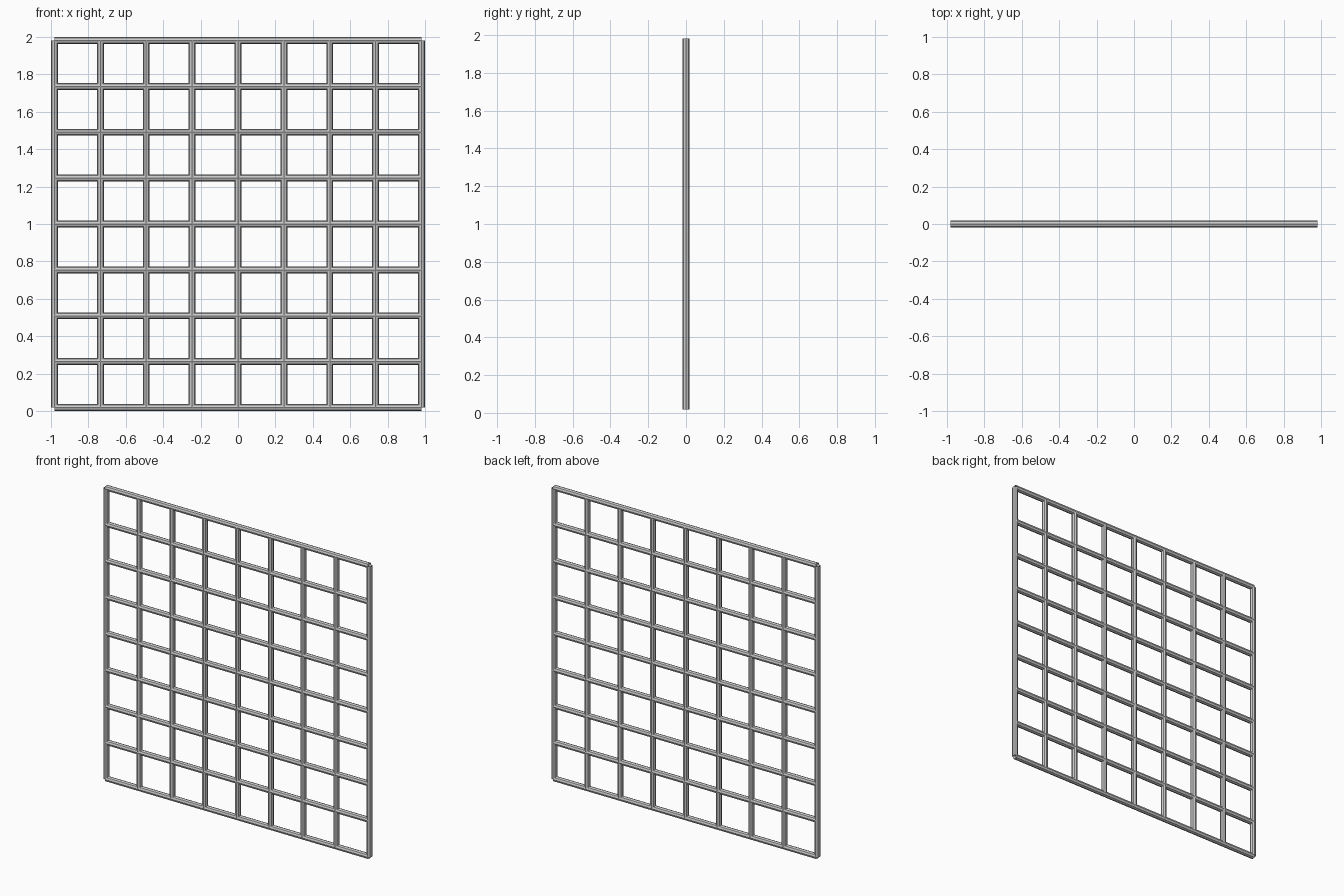
import bpy
from math import pi

if "Cube" in bpy.data.objects:
    bpy.data.objects.remove(bpy.data.objects["Cube"])

N = 9            # bars in each direction
R = 0.0185       # bar radius
H = 1 - R        # half length of a bar
SIDES = 8


def bar(name, location, rotation):
    # open-ended tube
    bpy.ops.mesh.primitive_cylinder_add(vertices=SIDES, radius=R, depth=2 * H,
                                        end_fill_type='NOTHING',
                                        location=location, rotation=rotation)
    bpy.context.object.name = name


for i in range(N):
    t = -H + 2 * H * i / (N - 1)
    # upright bars, then cross bars, all in one plane
    bar(f"vertical_bar_{i + 1}", (t, 0, 1), (0, 0, 0))
    bar(f"horizontal_bar_{i + 1}", (0, 0, 1 + t), (0, pi / 2, 0))
